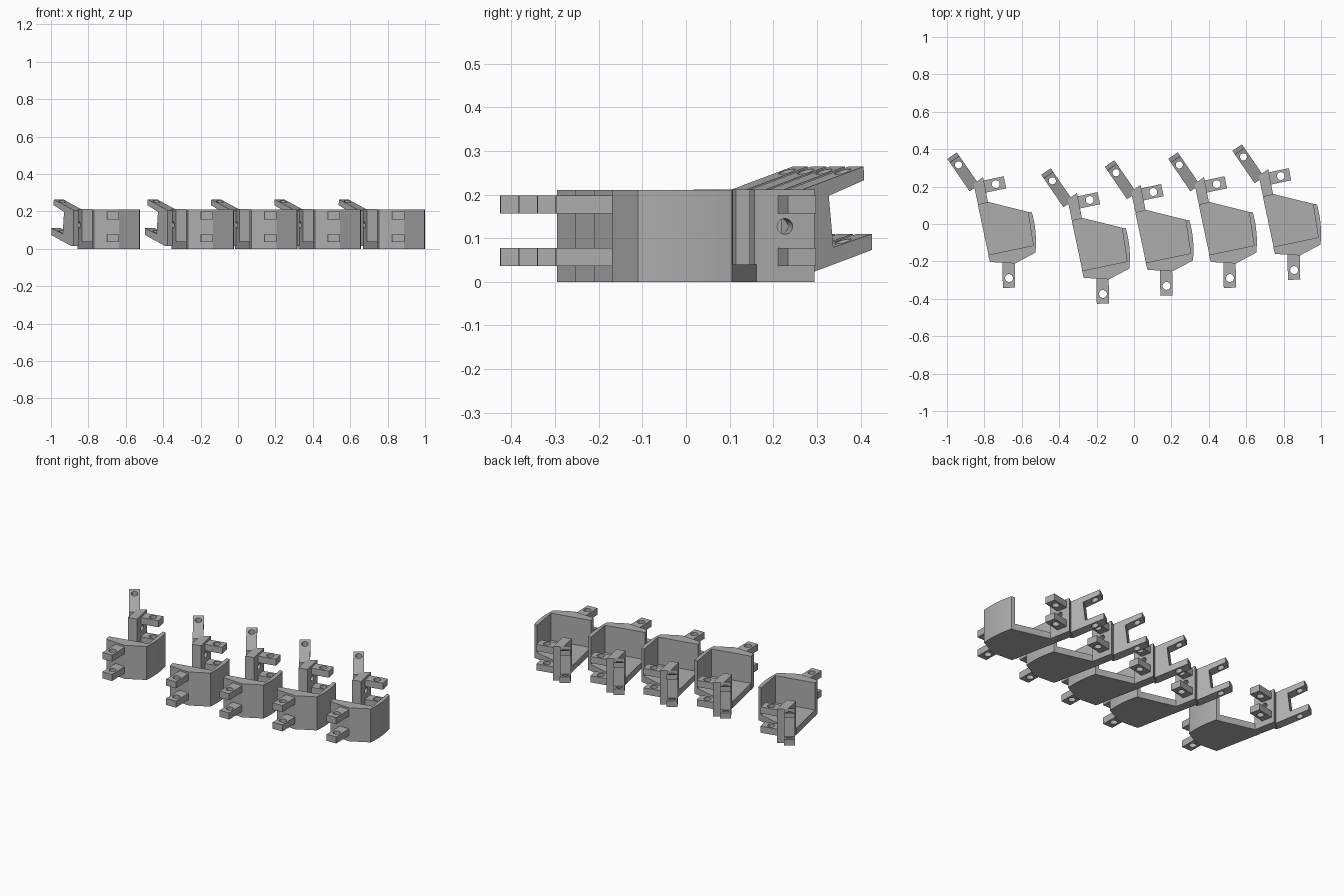
import bpy, bmesh, math
from mathutils import Vector

if "Cube" in bpy.data.objects:
    bpy.data.objects.remove(bpy.data.objects["Cube"])

gray = bpy.data.materials.new("plain gray")
gray.use_nodes = True
color = (0.42, 0.42, 0.42, 1)
gray.diffuse_color = color
gray.node_tree.nodes["Principled BSDF"].inputs["Base Color"].default_value = color


def extrude(name, points, offset):
    """Solid made by sweeping a closed outline along an offset."""
    bm = bmesh.new()
    face = bm.faces.new([bm.verts.new(p) for p in points])
    new = bmesh.ops.extrude_face_region(bm, geom=[face])["geom"]
    bmesh.ops.translate(bm, vec=offset, verts=[v for v in new if isinstance(v, bmesh.types.BMVert)])
    bmesh.ops.recalc_face_normals(bm, faces=bm.faces)
    mesh = bpy.data.meshes.new(name)
    bm.to_mesh(mesh)
    bm.free()
    mesh.materials.append(gray)
    obj = bpy.data.objects.new(name, mesh)
    bpy.context.collection.objects.link(obj)
    return obj


def slab(name, outline, z0, z1):
    return extrude(name, [(x, y, z0) for x, y in outline], (0, 0, z1 - z0))


def drill(obj, center, axis, radius, depth=0.6):
    """Cut a round hole through a part and keep the result as its mesh."""
    axis = Vector(axis).normalized()
    turn = axis.to_track_quat('Z', 'Y')
    ring = [Vector(center) - axis * depth / 2
            + turn @ Vector((radius * math.cos(a), radius * math.sin(a), 0))
            for a in (2 * math.pi * i / 24 for i in range(24))]
    cutter = extrude("hole_cutter", ring, axis * depth)
    cutter.hide_render = True
    mod = obj.modifiers.new("hole", 'BOOLEAN')
    mod.operation = 'DIFFERENCE'
    mod.solver = 'EXACT'
    mod.object = cutter
    graph = bpy.context.evaluated_depsgraph_get()
    graph.update()
    mesh = bpy.data.meshes.new_from_object(obj.evaluated_get(graph))
    obj.modifiers.clear()
    obj.data = mesh
    bpy.data.objects.remove(cutter)


def tab(name, start, end, z0, hole):
    """Flat lug with a vertical pin hole."""
    a, b = Vector(start), Vector(end)
    side = Vector((a.y - b.y, b.x - a.x)).normalized() * 0.033
    obj = slab(name, [a + side, b + side, b - side, a - side], z0, z0 + 0.041)
    drill(obj, (*hole, z0), (0, 0, 1), 0.021)
    return obj


# Curved outer side of the shell
c0, ctrl, c1 = Vector((0.997, -0.11)), Vector((1.008, 0.0)), Vector((0.978, 0.105))
arc = [c0 * (1 - t) ** 2 + ctrl * 2 * t * (1 - t) + c1 * t * t for t in (i / 10 for i in range(11))]
front = [(0.754, -0.16), (0.888, -0.168)]

# Floor, reaching back to the post
floor = slab("floor", front + arc + [(0.957, 0.108), (0.74, 0.162), (0.7, 0.15), (0.69, 0.142)], 0, 0.04)

# Front wall and curved side wall in one piece
wall = slab("curved_wall", front + arc + [(0.957, 0.108), (0.985, -0.072), (0.744, -0.122)], 0, 0.21)

# Post with a cross hole
post = slab("hinge_post", [(0.667, 0.258), (0.717, 0.294), (0.744, 0.157), (0.69, 0.145)], 0, 0.212)
drill(post, (0.708, 0.222, 0.127), (0.98, 0.2, 0), 0.018)

parts = [floor, wall, post]
for level, z in (("lower", 0.036), ("upper", 0.157)):
    parts.append(tab(level + "_front_tab", (0.853, -0.15), (0.856, -0.298), z, (0.856, -0.246)))
    parts.append(tab(level + "_back_tab", (0.71, 0.24), (0.834, 0.266), z, (0.785, 0.256)))

# Two-pronged arm rising outward from the post: profile of (distance, height)
along, across = Vector((-0.566, 0.825, 0)), Vector((-0.051, -0.035, 0))
tip = Vector((0.577, 0.426, 0))
profile = [(-0.023, 0.264), (-0.022, 0.233), (-0.12, 0.197), (-0.107, 0.079), (0, 0.11),
           (0, 0.073), (-0.19, 0.014), (-0.21, 0.014), (-0.21, 0.206)]
arm = extrude("forked_arm", [tip + along * s + Vector((0, 0, z)) for s, z in profile], across)
drill(arm, tip + along * -0.06 + across / 2 + Vector((0, 0, 0.15)), (0, 0, 1), 0.019)
parts.append(arm)

# Keep edges sharp and the curved side smooth
bpy.ops.object.select_all(action='DESELECT')
for obj in parts:
    obj.select_set(True)
bpy.context.view_layer.objects.active = wall
bpy.ops.object.shade_smooth_by_angle(angle=math.radians(25))

# Repeat the bracket along the row
for x, y in ((-1.524, -0.043), (-1.022, -0.128), (-0.682, -0.085), (-0.343, -0.043)):
    for obj in parts:
        twin = obj.copy()
        twin.location = (x, y, 0)
        bpy.context.collection.objects.link(twin)
